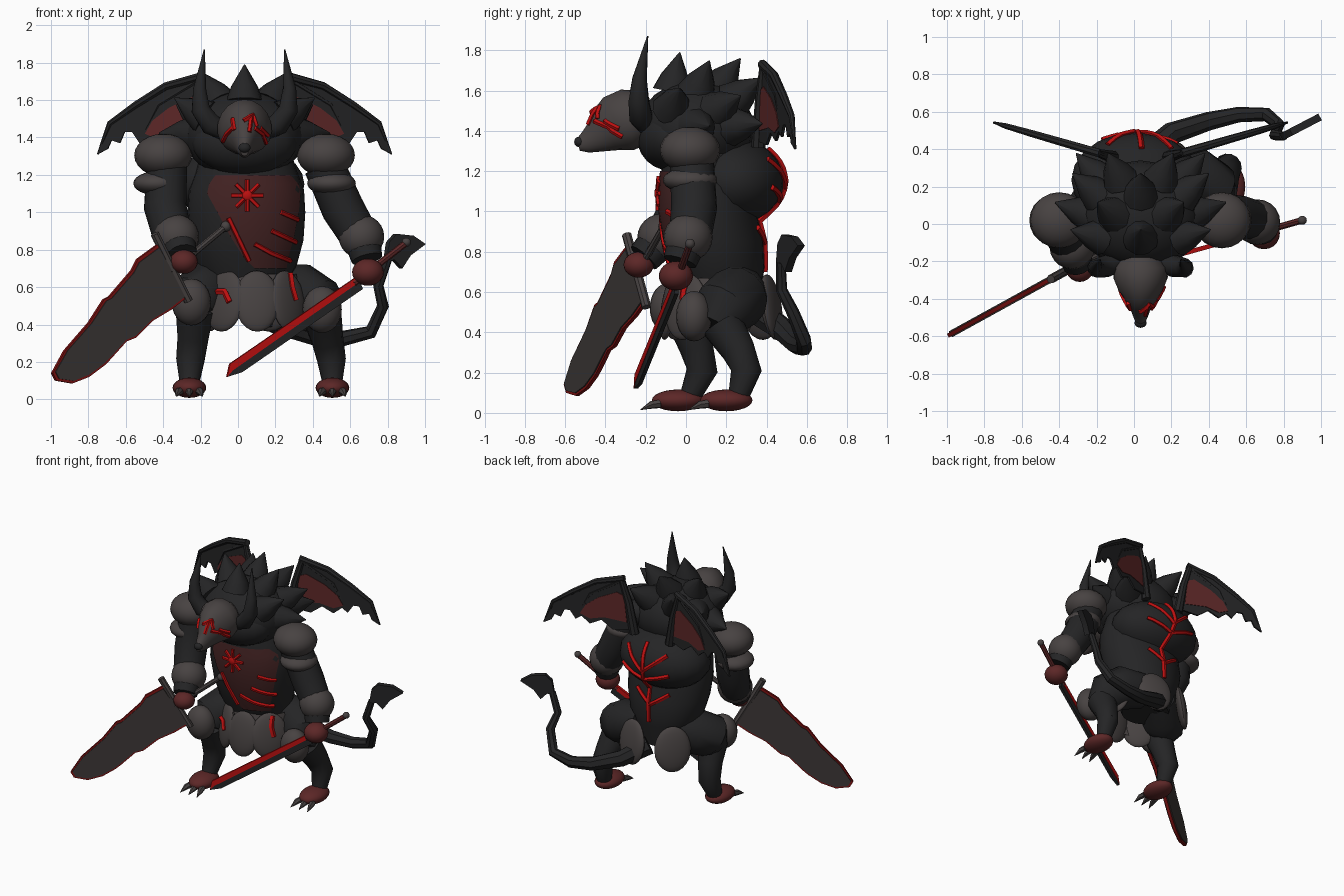
import bpy, bmesh, math
from mathutils import Vector, Matrix, Euler
from mathutils.bvhtree import BVHTree

CX = 0.035  # middle line of the figure


def mat(name, rgb):
    m = bpy.data.materials.new(name)
    m.diffuse_color = (*rgb, 1)
    return m


DARK = mat("charcoal hide", (0.018, 0.018, 0.019))
GREY = mat("grey armour", (0.064, 0.055, 0.054))
STEEL = mat("blade grey", (0.046, 0.039, 0.037))
MAROON = mat("maroon plate", (0.058, 0.017, 0.017))
FLESH = mat("dark red skin", (0.108, 0.02, 0.02))
EDGE = mat("blade rim red", (0.22, 0.006, 0.006))
RED = mat("bright red", (0.5, 0.005, 0.005))


def finish(name, bm, material):
    bmesh.ops.recalc_face_normals(bm, faces=bm.faces[:])
    me = bpy.data.meshes.new(name)
    bm.to_mesh(me)
    bm.free()
    me.materials.append(material)
    ob = bpy.data.objects.new(name, me)
    bpy.context.collection.objects.link(ob)
    return ob


def ball(name, loc, radii, material, rot=(0, 0, 0)):
    bm = bmesh.new()
    m = Matrix.LocRotScale(Vector(loc), Euler(rot), Vector(radii))
    bmesh.ops.create_uvsphere(bm, u_segments=20, v_segments=12, radius=1, matrix=m)
    return finish(name, bm, material)


def tube(name, pts, radii, material, sides=14):
    """Loft round rings along a path; a single radius applies to every point."""
    pts = [Vector(p) for p in pts]
    if not isinstance(radii, (list, tuple)):
        radii = [radii] * len(pts)
    bm, rings, n = bmesh.new(), [], Vector((0.31, 0.2, 0.9))
    for i, p in enumerate(pts):
        d = (pts[min(i + 1, len(pts) - 1)] - pts[max(i - 1, 0)]).normalized()
        n = n - d * n.dot(d)
        if n.length < 0.05:
            n = d.orthogonal()
        n.normalize()
        b = d.cross(n)
        rings.append([bm.verts.new(p + radii[i] * (n * math.cos(a) + b * math.sin(a)))
                      for a in (math.tau * k / sides for k in range(sides))])
    for r, s in zip(rings, rings[1:]):
        for k in range(sides):
            bm.faces.new((r[k], r[(k + 1) % sides], s[(k + 1) % sides], s[k]))
    bm.faces.new(rings[0])
    bm.faces.new(rings[-1])
    return finish(name, bm, material)


def sheet(name, rows, material):
    """Open surface through rows of points."""
    bm = bmesh.new()
    rows = [[bm.verts.new(p) for p in r] for r in rows]
    for a, b in zip(rows, rows[1:]):
        for k in range(len(a) - 1):
            bm.faces.new((a[k], a[k + 1], b[k + 1], b[k]))
    return finish(name, bm, material)


def slab(name, xz, base, slope, thick, material):
    """Flat outline in a vertical plane y = base + slope * x."""
    n = Vector((-slope, 1, 0)).normalized() * thick / 2
    bm = bmesh.new()
    pts = [Vector((x, base + slope * x, z)) for x, z in xz]
    f = [bm.verts.new(p - n) for p in pts]
    g = [bm.verts.new(p + n) for p in pts]
    bm.faces.new(f)
    bm.faces.new(g[::-1])
    for i in range(len(pts)):
        j = (i + 1) % len(pts)
        bm.faces.new((f[i], f[j], g[j], g[i]))
    return finish(name, bm, material)


def trees(obs):
    return [BVHTree.FromPolygons([v.co for v in o.data.vertices],
                                 [p.vertices for p in o.data.polygons]) for o in obs]


def drop(x, z, side, bvhs, lift=0.004):
    """Project a point onto the front (-1) or back (+1) of some parts."""
    hits = [t.ray_cast(Vector((x, side * 3, z)), Vector((0, -side, 0)))[0] for t in bvhs]
    hits = [h for h in hits if h]
    return max(hits, key=lambda v: v.y * side) + Vector((0, side * lift, 0)) if hits else None


def mark(name, pts, side, bvhs, r=0.014):
    path = []
    for (x, z), (u, w) in zip(pts, pts[1:]):
        path += [drop(x + (u - x) * k / 5, z + (w - z) * k / 5, side, bvhs) for k in range(6)]
    path = [p for p in path if p]
    clean = path[:1]
    for p in path:
        if (p - clean[-1]).length > 1e-3:
            clean.append(p)
    if len(clean) > 1:
        tube(name, clean, r, RED, 5)


def arc(cx, cy, rx, ry, z, a0, a1, n):
    angles = [math.radians(a0 + (a1 - a0) * k / n) for k in range(n + 1)]
    return [Vector((cx + rx * math.cos(a), cy + ry * math.sin(a), z)) for a in angles]


# --- torso, back hump and mane
bm, rings = bmesh.new(), []
for z, yc, rx, ry in [(0.5, 0.18, 0.17, 0.17), (0.66, 0.17, 0.24, 0.21), (0.72, 0.16, 0.27, 0.23),
                      (0.85, 0.14, 0.305, 0.245), (1.0, 0.11, 0.315, 0.24), (1.12, 0.1, 0.308, 0.23),
                      (1.22, 0.09, 0.27, 0.21), (1.38, 0.09, 0.22, 0.18)]:
    rings.append([bm.verts.new(p) for p in arc(0.045, yc, rx, ry, z, 0, 360, 28)[:-1]])
for r, s in zip(rings, rings[1:]):
    for k in range(28):
        bm.faces.new((r[k], r[(k + 1) % 28], s[(k + 1) % 28], s[k]))
bm.faces.new(rings[0])
bm.faces.new(rings[-1])
torso = finish("torso", bm, DARK)
hump = ball("back_hump", (0.01, 0.235, 1.15), (0.345, 0.255, 0.215), DARK)
ball("mane", (CX, 0.05, 1.41), (0.32, 0.29, 0.24), DARK)
ball("throat", (CX, -0.07, 1.37), (0.28, 0.175, 0.17), DARK)

# --- mane spikes: broad cones in rows leaning backward
for y, lean, angles in [(-0.07, 0.2, (-58, 0, 58)), (0.05, 0.35, (-88, -30, 30, 88)),
                        (0.15, 0.75, (-62, 0, 62)), (0.23, 1.1, (-85, -30, 30, 85))]:
    s = math.sqrt(1 - ((y - 0.05) / 0.29) ** 2) * 0.84
    for a in map(math.radians, angles):
        base = Vector((CX + 0.32 * s * math.sin(a), y, 1.41 + 0.24 * s * math.cos(a)))
        d = Vector((math.sin(a), lean, math.cos(a))).normalized()
        tube("mane_spike", [base, base + d * 0.08, base + d * 0.2], [0.1, 0.072, 0.003], DARK, 10)

# --- chest plate wrapped on the torso front
body = trees([torso, hump])
plate = sheet("chest_plate", [[drop(l + (r - l) * k / 14, z, -1, body, 0.008) for k in range(15)] for z, l, r in [
    (0.7, 0.09, 0.26), (0.76, 0.03, 0.27), (0.87, -0.04, 0.3), (1.0, -0.11, 0.325),
    (1.1, -0.165, 0.335), (1.15, -0.155, 0.325), (1.2, -0.12, 0.28)]], MAROON)

# --- red cuts on chest and back
chest = trees([torso, plate])
for k in range(4):
    c, s = math.cos(k * math.pi / 4) * 0.085, math.sin(k * math.pi / 4) * 0.085
    mark("chest_star_ray", [(0.05 - c, 1.09 - s), (0.05 + c, 1.09 + s)], -1, chest, 0.012)
ball("chest_star_core", drop(0.05, 1.09, -1, chest), (0.03, 0.016, 0.03), RED)
for p in [[(-0.05, 0.97), (0.06, 0.74)], [(0.09, 0.83), (0.18, 0.78), (0.28, 0.74)],
          [(0.18, 0.9), (0.31, 0.84)], [(0.23, 1.0), (0.32, 0.96)]]:
    mark("chest_scar", p, -1, chest)
mark("spine_scar", [(0.04, 1.31), (0.02, 1.15), (0.05, 0.95), (0.04, 0.7)], 1, body, 0.017)
for s in (-1, 1):
    for z0, z1, w in [(1.12, 1.26, 0.17), (1.05, 1.12, 0.2), (0.83, 0.92, 0.13)]:
        mark("back_scar", [(0.03, z0), (0.03 + s * w, z1)], 1, body, 0.016)

# --- skirt: front apron with three rounded tabs, loose plates behind
apron = sheet("skirt_apron", [arc(0.085, 0.17, rx, ry, z, -165, -15, 20) for z, rx, ry in
                              [(0.67, 0.235, 0.21), (0.55, 0.262, 0.245), (0.44, 0.262, 0.255)]], GREY)
lobes = [apron]
for deg, rad, w in ((-128, 0.25, 0.13), (-85, 0.25, 0.12), (-42, 0.25, 0.13),
                    (15, 0.27, 0.11), (73, 0.27, 0.13), (138, 0.3, 0.13)):
    a = math.radians(deg)
    lobes.append(ball("skirt_plate", (0.08 + rad * math.cos(a), 0.165 + rad * math.sin(a), 0.525),
                      (0.038, w, 0.165), GREY, (0, -0.15, a)))
hips = trees(lobes + [torso])
mark("hip_scar", [(-0.14, 0.65), (-0.12, 0.575), (-0.07, 0.575), (-0.045, 0.52)], -1, hips, 0.018)
mark("hip_scar", [(0.28, 0.67), (0.29, 0.6), (0.31, 0.53)], -1, hips, 0.018)

# --- head with snout, horns and face marks
skull = tube("head", [(CX, -0.18, 1.46), (CX, -0.23, 1.46), (CX, -0.29, 1.455), (CX, -0.345, 1.435),
                      (CX, -0.4, 1.4), (CX, -0.45, 1.365), (CX, -0.5, 1.34), (CX, -0.535, 1.33)],
             [0.1, 0.14, 0.153, 0.146, 0.115, 0.078, 0.052, 0.03], GREY, 18)
for v in skull.data.vertices:  # narrow the snout sideways
    t = min(max((-0.27 - v.co.y) / 0.14, 0), 1)
    v.co.x = CX + (v.co.x - CX) * (1 - 0.3 * t)
ball("nose", (CX, -0.53, 1.345), (0.032, 0.025, 0.026), DARK)
face = trees([skull])
for p in [[(-0.02, 1.46), (-0.06, 1.42), (-0.08, 1.38)], [(0.09, 1.45), (0.13, 1.42), (0.15, 1.37)],
          [(0.03, 1.49), (0.08, 1.52), (0.1, 1.46)], [(0.07, 1.51), (0.06, 1.43)],
          [(0.12, 1.45), (0.16, 1.41)], [(-0.03, 1.5), (-0.02, 1.44)]]:
    mark("face_mark", p, -1, face, 0.013)

for s in (-1, 1):
    X = lambda d: CX + s * d
    tube("horn", [(X(0.1), -0.2, 1.43), (X(0.18), -0.225, 1.47), (X(0.235), -0.235, 1.55),
                  (X(0.24), -0.23, 1.66), (X(0.215), -0.19, 1.87)],
         [0.05, 0.06, 0.052, 0.036, 0.003], DARK, 10)
    # wing membrane, inner red panel and bones
    outline = [(0.16, 1.35), (0.18, 1.6), (0.22, 1.73), (0.3, 1.73), (0.42, 1.68), (0.58, 1.58), (0.72, 1.48),
               (0.785, 1.31), (0.73, 1.34), (0.71, 1.385), (0.665, 1.37), (0.64, 1.43), (0.6, 1.43), (0.56, 1.37),
               (0.52, 1.4), (0.46, 1.35), (0.38, 1.39), (0.3, 1.33)]
    panel = [(0.2, 1.4), (0.36, 1.415), (0.46, 1.39), (0.53, 1.42), (0.49, 1.49), (0.4, 1.56), (0.27, 1.62), (0.22, 1.6)]
    k, b = s * 0.29, 0.315 - s * 0.29 * CX
    slab("wing", [(X(d), z) for d, z in outline], b, k, 0.014, DARK)
    slab("wing_panel", [(X(d), z) for d, z in panel], b, k, 0.022, FLESH)
    P = lambda d, z: (X(d), 0.315 + 0.29 * d, z)
    tube("wing_arm", [P(0.15, 1.32), P(0.19, 1.55), P(0.24, 1.72)], [0.035, 0.028, 0.02], DARK, 8)
    tube("wing_bone", [P(0.22, 1.73), P(0.42, 1.675), P(0.58, 1.575), P(0.72, 1.475), P(0.785, 1.31)],
         [0.024, 0.022, 0.02, 0.016, 0.005], DARK, 8)
    tube("wing_finger", [P(0.24, 1.71), P(0.46, 1.575), P(0.56, 1.38)], [0.014, 0.012, 0.005], DARK, 6)
    # shoulder armour
    ball("shoulder", (X(0.435), 0.02, 1.305), (0.155, 0.15, 0.115), GREY)
    ball("shoulder_band", (X(0.465), 0.02, 1.155), (0.13, 0.135, 0.065), GREY)

# --- arms: upper arm path, elbow guard, wrist, fist
for up, elbow, wrist, hand, r in [
        ([(-0.38, 0.02, 1.25), (-0.39, -0.01, 1.03), (-0.35, -0.1, 0.87)],
         (-0.33, -0.12, 0.87), (-0.3, -0.21, 0.77), (-0.29, -0.235, 0.735), 0.075),
        ([(0.46, 0.03, 1.25), (0.56, 0.04, 1.02), (0.65, 0.02, 0.87)],
         (0.66, 0.01, 0.87), (0.69, -0.03, 0.75), (0.695, -0.05, 0.68), 0.085)]:
    tube("upper_arm", up, [0.11, 0.115, 0.105], DARK)
    ball("elbow_guard", elbow, (0.122, 0.122, 0.118), GREY)
    tube("wrist", [elbow, wrist], [0.1, 0.084], DARK)
    ball("fist", hand, (r, r, r * 0.85), FLESH)

# --- legs: thigh, knee guard, hocked shin, clawed foot
for thigh, knee, shin, foot in [
        ([(-0.04, 0.22, 0.62), (-0.17, 0.13, 0.58), (-0.23, 0.04, 0.53), (-0.23, -0.01, 0.46)],
         (-0.25, -0.09, 0.52), [(-0.23, 0.0, 0.48), (-0.24, 0.05, 0.33), (-0.255, 0.08, 0.21), (-0.26, 0.02, 0.08)],
         (-0.26, -0.04, 0.062)),
        ([(0.16, 0.27, 0.6), (0.33, 0.25, 0.57), (0.41, 0.19, 0.52), (0.44, 0.14, 0.43)],
         (0.45, 0.04, 0.48), [(0.45, 0.18, 0.44), (0.48, 0.26, 0.31), (0.5, 0.3, 0.21), (0.505, 0.26, 0.08)],
         (0.505, 0.2, 0.062))]:
    tube("thigh", thigh, [0.13, 0.16, 0.155, 0.1], DARK)
    ball("knee_guard", knee, (0.105, 0.09, 0.125), GREY)
    tube("shin", shin, [0.105, 0.085, 0.077, 0.052], DARK)
    ball("foot", foot, (0.09, 0.13, 0.054), FLESH)
    for dx in (-0.05, 0, 0.05):
        tube("claw", [(foot[0] + dx, foot[1] - 0.09, 0.045), (foot[0] + dx * 1.2, foot[1] - 0.13, 0.04),
                      (foot[0] + dx * 1.4, foot[1] - 0.185, 0.016)], [0.022, 0.02, 0.002], GREY, 6)

# --- tail with a flared tip
tube("tail", [(0.06, 0.36, 0.5), (0.2, 0.485, 0.41), (0.4, 0.55, 0.34), (0.56, 0.585, 0.325), (0.71, 0.585, 0.36),
              (0.775, 0.53, 0.5), (0.75, 0.475, 0.61), (0.8, 0.47, 0.75)],
     [0.07, 0.06, 0.05, 0.042, 0.038, 0.032, 0.028, 0.024], DARK, 8)
slab("tail_tip", [(0.785, 0.74), (0.83, 0.745), (0.87, 0.7), (0.915, 0.77), (0.995, 0.83), (0.93, 0.875),
                  (0.84, 0.885), (0.8, 0.84)], 0.055, 0.52, 0.04, DARK)

# --- great sword: red rim, grey core, crossguard and grip
rim = [(-0.43, 0.83), (-0.54, 0.75), (-0.57, 0.69), (-0.69, 0.55), (-0.72, 0.535), (-0.8, 0.41), (-0.93, 0.26),
       (-0.995, 0.14), (-0.975, 0.1), (-0.89, 0.085), (-0.8, 0.12), (-0.72, 0.18), (-0.69, 0.21), (-0.6, 0.31),
       (-0.55, 0.33), (-0.46, 0.42), (-0.36, 0.48), (-0.27, 0.55)]
mid, axis = Vector((-0.62, 0.43)), Vector((0.74, 0.67))
core = []
for x, z in rim:  # pull toward the long axis of the blade
    off = Vector((x, z)) - mid
    along = axis * off.dot(axis)
    q = mid + along * 0.97 + (off - along) * 0.91
    core.append((q.x, q.y))
slab("great_blade_rim", rim, -0.05, 0.55, 0.022, EDGE)
slab("great_blade_core", core, -0.05, 0.55, 0.036, STEEL)
tube("great_sword_guard", [(-0.445, -0.295, 0.885), (-0.265, -0.196, 0.525)], 0.024, GREY, 8)
tube("great_sword_grip", [(-0.36, -0.25, 0.68), (-0.065, -0.11, 0.925)], 0.018, GREY, 8)
ball("great_sword_pommel", (-0.065, -0.11, 0.925), (0.028, 0.028, 0.028), GREY)

# --- slim sword: red spine, dark edge, grip and pommel
slab("slim_blade_spine", [(0.64, 0.66), (-0.045, 0.19), (-0.06, 0.12), (-0.03, 0.155), (0.65, 0.63)],
     -0.232, 0.28, 0.024, RED)
slab("slim_blade_edge", [(0.65, 0.632), (-0.03, 0.157), (-0.06, 0.12), (0.02, 0.145), (0.665, 0.59)],
     -0.232, 0.28, 0.02, DARK)
tube("slim_sword_grip", [(0.62, -0.06, 0.62), (0.89, 0.017, 0.83)], 0.018, FLESH, 8)
ball("slim_sword_pommel", (0.9, 0.02, 0.84), (0.024, 0.024, 0.024), GREY)

# --- smooth shading with sharp edges kept
for o in bpy.context.collection.objects:
    o.select_set(True)
bpy.context.view_layer.objects.active = torso
bpy.ops.object.shade_smooth_by_angle(angle=math.radians(40))
